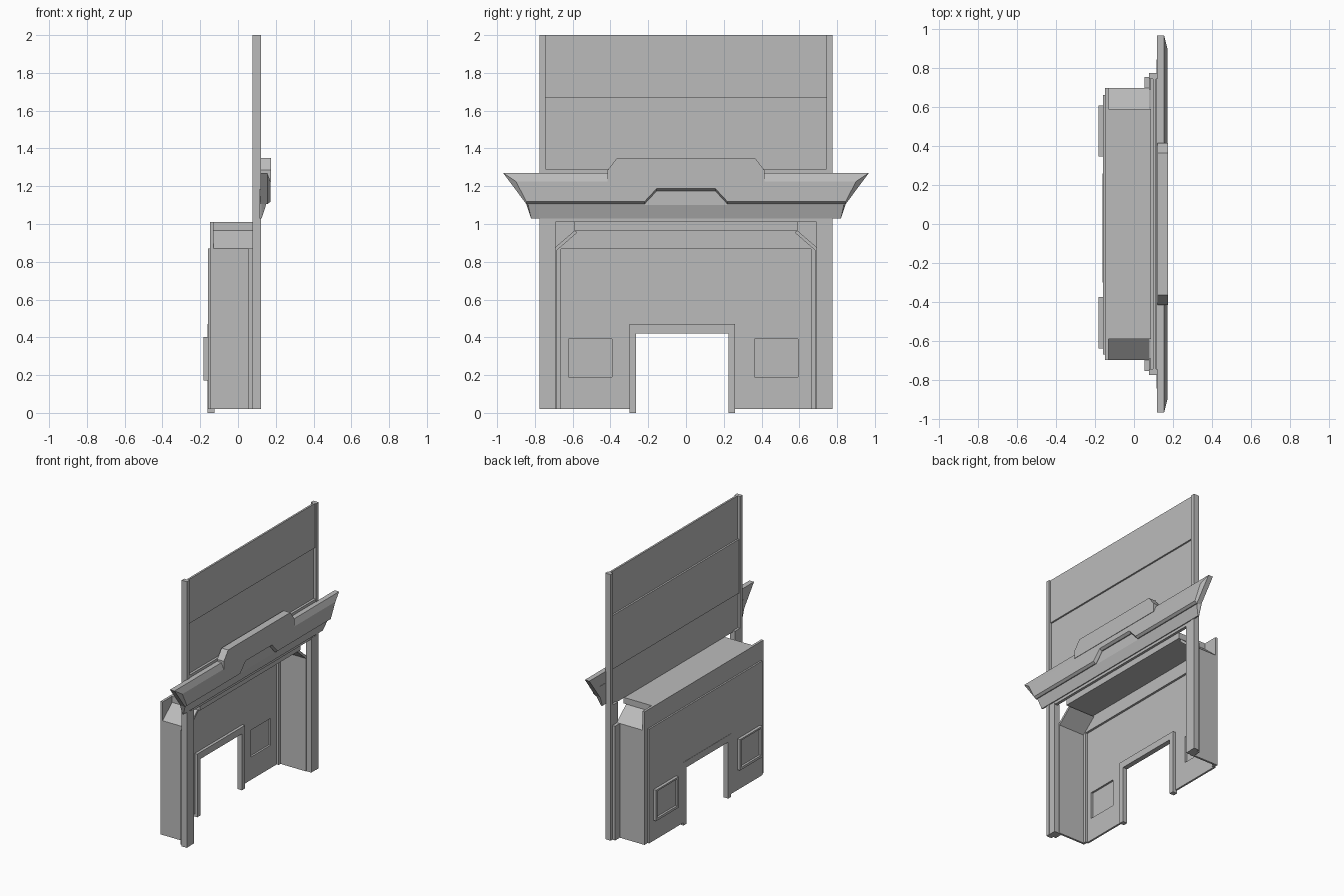
import bpy
import bmesh

old = bpy.data.objects.get("Cube")
if old:
    bpy.data.objects.remove(old, do_unlink=True)

grey = bpy.data.materials.new("plain_grey")
grey.use_nodes = True
grey.diffuse_color = (0.5, 0.5, 0.5, 1)
grey.node_tree.nodes["Principled BSDF"].inputs["Base Color"].default_value = (0.5, 0.5, 0.5, 1)


def loft(name, rings):
    """Join equal outlines in the y-z plane, given as (x, outline), into a closed solid."""
    bm = bmesh.new()
    loops = [[bm.verts.new((x, y, z)) for y, z in outline] for x, outline in rings]
    n = len(loops[0])
    for a, b in zip(loops, loops[1:]):
        for i in range(n):
            j = (i + 1) % n
            bm.faces.new((a[i], a[j], b[j], b[i]))
    bm.faces.new(loops[0])
    bm.faces.new(loops[-1])
    bmesh.ops.recalc_face_normals(bm, faces=bm.faces)
    mesh = bpy.data.meshes.new(name)
    bm.to_mesh(mesh)
    bm.free()
    mesh.materials.append(grey)
    obj = bpy.data.objects.new(name, mesh)
    bpy.context.collection.objects.link(obj)
    return obj


def prism(name, x0, x1, outline):
    return loft(name, [(x0, outline), (x1, outline)])


def box(name, x0, x1, y0, y1, z0, z1):
    return prism(name, x0, x1, [(y0, z0), (y1, z0), (y1, z1), (y0, z1)])


def mirrored(half):
    """Complete a symmetric outline from its +y half, listed bottom to top."""
    return half + [(-y, z) for y, z in reversed(half)]


def cut(obj, *bounds):
    cutter = box("cutter", *bounds)
    mod = obj.modifiers.new("opening", "BOOLEAN")
    mod.operation = "DIFFERENCE"
    mod.solver = "EXACT"
    mod.object = cutter
    bpy.context.view_layer.objects.active = obj
    bpy.ops.object.modifier_apply(modifier=mod.name)
    bpy.data.objects.remove(cutter, do_unlink=True)


# Upper wall panels, stepped in depth
box("upper_panel", 0.098, 0.112, -0.75, 0.75, 1.67, 2.0)
box("middle_panel", 0.085, 0.1, -0.75, 0.75, 1.28, 1.68)
box("base_panel", 0.095, 0.118, -0.75, 0.75, 1.01, 1.29)

# Side posts, flanges and hollow side walls
for side, s in (("left", 1), ("right", -1)):
    def span(a, b):
        return sorted((a * s, b * s))
    box(side + "_post", 0.078, 0.122, *span(0.745, 0.775), 0.02, 2.0)
    box(side + "_flange", 0.078, 0.12, *span(0.69, 0.75), 0.02, 1.02)
    box(side + "_side_wall", -0.13, 0.08, *span(0.685, 0.70), 0.02, 0.87)
    box(side + "_step", 0.055, 0.08, *span(0.69, 0.755), 0.02, 0.87)
    prism(side + "_roof_slope", -0.13, 0.08,
          [(0.70 * s, 0.87), (0.59 * s, 0.965), (0.575 * s, 0.955), (0.685 * s, 0.86)])
box("roof", -0.13, 0.1, -0.59, 0.59, 0.965, 1.01)

# Outer frame and the panel pressed outward from it
door = (-0.265, 0.225)
frame = box("wall_frame", -0.148, -0.13, -0.70, 0.70, 0.02, 1.01)
cut(frame, -0.3, 0.0, -0.663, 0.663, -0.1, 0.868)
panel = box("wall_panel", -0.16, -0.146, -0.67, 0.663, 0.02, 0.87)
cut(panel, -0.3, 0.0, *door, -0.1, 0.42)

# Window boxes
for side, y in (("left", 0.478), ("right", -0.508)):
    hole = (y - 0.115, y + 0.115, 0.19, 0.39)
    cut(panel, -0.3, 0.0, *hole)
    ring = box(side + "_window_frame", -0.182, -0.158, y - 0.132, y + 0.132, 0.172, 0.402)
    cut(ring, -0.3, 0.0, *hole)
    box(side + "_window_pane", -0.166, -0.16, *hole)

# Doorway trim
trim = box("door_trim", -0.162, -0.125, door[0] - 0.035, door[1] + 0.035, 0.0, 0.47)
cut(trim, -0.3, 0.0, *door, -0.1, 0.42)

# Sign: tapered lower band, winged board with a notch, raised centre
band_back = mirrored([(0.82, 1.03), (0.845, 1.105), (0.845, 1.185)])
band_front = mirrored([(0.835, 1.1), (0.845, 1.105), (0.845, 1.185)])
loft("sign_band", [(0.115, band_back), (0.125, band_back), (0.148, band_front)])


def board(tip, top, low):
    return mirrored([(0.155, low + 0.07), (0.22, low), (0.845, low), (tip, top)])


loft("sign_wings", [(0.118, board(0.968, 1.27, 1.105)),
                    (0.155, board(0.968, 1.27, 1.105)),
                    (0.172, board(0.9, 1.225, 1.118))])
prism("sign_centre", 0.12, 0.175,
      mirrored([(0.415, 1.225), (0.415, 1.285), (0.365, 1.35)]))
